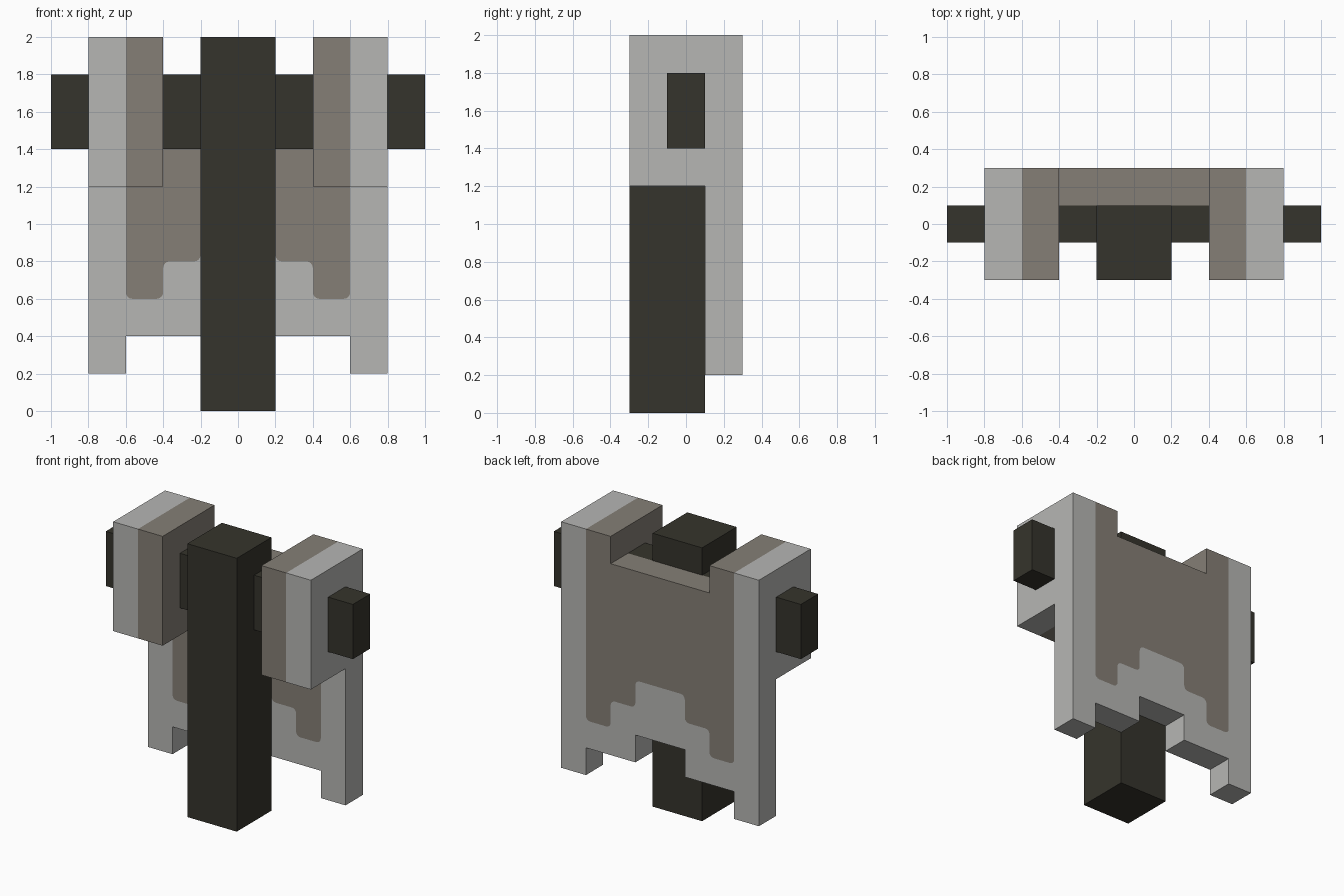
import bpy, bmesh, math
from mathutils import Vector

if "Cube" in bpy.data.objects:
    bpy.data.objects.remove(bpy.data.objects["Cube"])


def material(name, rgb):
    m = bpy.data.materials.new(name)
    m.diffuse_color = (*rgb, 1)
    m.use_nodes = True
    m.node_tree.nodes["Principled BSDF"].inputs["Base Color"].default_value = m.diffuse_color
    return m


GREY = material("light grey", (0.468, 0.468, 0.456))
BROWN = material("taupe", (0.235, 0.212, 0.181))
DARK = material("charcoal", (0.036, 0.034, 0.025))


def finish(name, bm, mats):
    bmesh.ops.recalc_face_normals(bm, faces=bm.faces)
    me = bpy.data.meshes.new(name)
    bm.to_mesh(me)
    bm.free()
    for m in mats:
        me.materials.append(m)
    ob = bpy.data.objects.new(name, me)
    bpy.context.collection.objects.link(ob)
    return ob


def box(name, lo, hi, mat):
    bm = bmesh.new()
    bmesh.ops.create_cube(bm, size=1)
    for v in bm.verts:
        v.co = Vector([(a + b) / 2 + c * (b - a) for a, b, c in zip(lo, hi, v.co)])
    return finish(name, bm, [mat])


def rounded(points, r=0.035, steps=4):
    """Round every inner corner of an open path."""
    pts = [Vector(p) for p in points]
    out = [pts[0]]
    for a, b, c in zip(pts, pts[1:], pts[2:]):
        u, w = (a - b).normalized(), (c - b).normalized()
        for i in range(steps + 1):
            t = i / steps * math.pi / 2
            out.append(b + u * r * (1 - math.sin(t)) + w * r * (1 - math.cos(t)))
    return [tuple(p) for p in out + [pts[-1]]]


def push(bm, faces, dy):
    new = bmesh.ops.extrude_face_region(bm, geom=faces)["geom"]
    verts = [g for g in new if isinstance(g, bmesh.types.BMVert)]
    bmesh.ops.translate(bm, verts=verts, vec=(0, dy, 0))
    return [g for g in new if isinstance(g, bmesh.types.BMFace)]


# Central post and the bar through the shoulders
box("centre_post", (-0.2, -0.3, 0), (0.2, 0.1, 2), DARK)
box("cross_bar", (-1, -0.1, 1.4), (1, 0.1, 1.8), DARK)

# Back plate with shoulder blocks: half outlines in x, z
colour_line = rounded([(0, 1), (0.2, 1), (0.2, 0.8), (0.4, 0.8),
                       (0.4, 0.6), (0.6, 0.6), (0.6, 1.2)])
regions = [
    (1, False, colour_line + [(0.4, 1.2), (0.4, 1.8), (0, 1.8)]),
    (0, False, [(0, 0.6), (0.2, 0.6), (0.2, 0.4), (0.6, 0.4), (0.6, 0.2),
                (0.8, 0.2), (0.8, 1.2)] + colour_line[::-1]),
    (1, True, [(0.4, 1.2), (0.6, 1.2), (0.6, 2), (0.4, 2), (0.4, 1.8)]),
    (0, True, [(0.6, 1.2), (0.8, 1.2), (0.8, 2), (0.6, 2)]),
]
bm = bmesh.new()
for side in (1, -1):
    for colour, shoulder, outline in regions:
        f = bm.faces.new([bm.verts.new((side * x, 0.3, z)) for x, z in outline[::side]])
        f.material_index = colour
bmesh.ops.remove_doubles(bm, verts=bm.verts, dist=0.0005)

# Thicken the plate, then pull the shoulder blocks forward
front = push(bm, list(bm.faces), -0.2)
blocks = [f for f in front if f.calc_center_median().z > 1.5
          and min(v.co.z for v in f.verts) > 1.19]
push(bm, blocks, -0.4)

# Walls around the plate are taupe on the inner upper part only
bm.normal_update()
for f in bm.faces:
    if abs(f.normal.y) < 0.5:
        c = f.calc_center_bounds()
        f.material_index = int(abs(c.x) < 0.6 and c.z > 1)
finish("back_plate_and_shoulders", bm, [GREY, BROWN])
